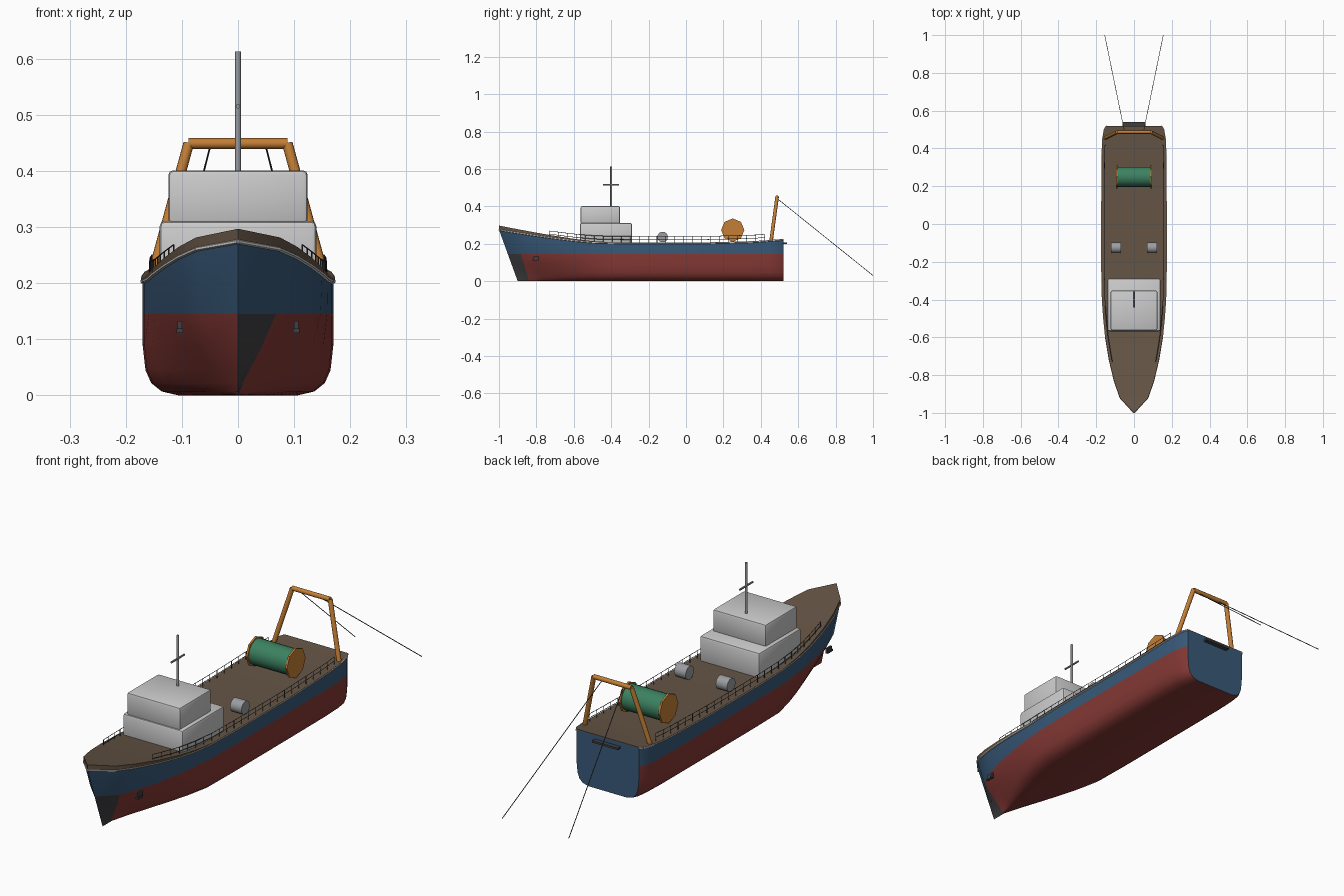
import bpy, bmesh, math
from mathutils import Vector

if "Cube" in bpy.data.objects:
    bpy.data.objects.remove(bpy.data.objects["Cube"])


def material(name, rgb):
    m = bpy.data.materials.new(name)
    m.diffuse_color = (*rgb, 1)
    m.use_nodes = True
    m.node_tree.nodes["Principled BSDF"].inputs["Base Color"].default_value = m.diffuse_color
    return m


BLUE = material("topside_blue", (.04, .10, .19))
RED = material("antifouling_red", (.23, .04, .035))
BROWN = material("deck_brown", (.13, .09, .06))
ORANGE = material("gear_orange", (.55, .21, .035))
GREEN = material("net_green", (.045, .22, .12))
DARK = material("dark_metal", (.05, .05, .055))
STEEL = material("steel_grey", (.33, .34, .36))
PAINT = material("house_grey", (.75, .76, .78))

# Hull lines: y, half breadth, sheer height
LINES = [(-1, 0, .275), (-.92, .073, .262), (-.83, .104, .248), (-.72, .13, .232),
         (-.6, .15, .217), (-.5, .16, .208), (-.4, .167, .205), (-.25, .17, .204),
         (.1, .17, .204), (.36, .169, .211), (.45, .165, .217), (.5, .157, .221), (.52, .145, .223)]


def line_at(y):
    for a, b in zip(LINES, LINES[1:]):
        if y <= b[0]:
            t = (y - a[0]) / (b[0] - a[0])
            return a[1] + t * (b[1] - a[1]), a[2] + t * (b[2] - a[2])
    return LINES[-1][1:]


def finish(bm, name, mats, smooth=True):
    bmesh.ops.remove_doubles(bm, verts=bm.verts, dist=.0004)
    bmesh.ops.recalc_face_normals(bm, faces=bm.faces)
    me = bpy.data.meshes.new(name)
    bm.to_mesh(me)
    bm.free()
    for m in mats:
        me.materials.append(m)
    ob = bpy.data.objects.new(name, me)
    bpy.context.collection.objects.link(ob)
    if smooth:
        bpy.ops.object.select_all(action='DESELECT')
        ob.select_set(True)
        bpy.context.view_layer.objects.active = ob
        bpy.ops.object.shade_smooth_by_angle(angle=math.radians(35))
    return ob


def loft(bm, sections):
    rings = [[bm.verts.new(p) for p in s] for s in sections]
    for a, b in zip(rings, rings[1:]):
        for i in range(len(a) - 1):
            bm.faces.new((a[i], a[i + 1], b[i + 1], b[i]))
    return rings


def box(name, center, size, mat, bevel=0):
    bm = bmesh.new()
    bmesh.ops.create_cube(bm, size=1)
    for v in bm.verts:
        v.co = Vector(center) + Vector([c * s for c, s in zip(v.co, size)])
    if bevel:
        bmesh.ops.bevel(bm, geom=bm.edges[:], offset=bevel, segments=2, profile=.5, affect='EDGES')
    return finish(bm, name, [mat])


def add_rod(bm, a, b, r, n):
    a, b = Vector(a), Vector(b)
    res = bmesh.ops.create_cone(bm, cap_ends=True, segments=n, radius1=r, radius2=r, depth=(b - a).length)
    q = (b - a).to_track_quat('Z', 'Y')
    for v in res["verts"]:
        v.co = q @ v.co + (a + b) / 2


def rods(name, pairs, r, mat, n=8):
    bm = bmesh.new()
    for a, b in pairs:
        add_rod(bm, a, b, r, n)
    return finish(bm, name, [mat], n > 4)


# Hull: V sections at the bow blending to a rounded box amidships
FULL = [0, .62, .80, .91, .97, 1, 1, 1]
VEE = [0, .02, .05, .12, .28, .60, .93, 1]
sections = []
for y, w, sheer in LINES:
    b = min(1, max(0, (y + .92) / .5))
    b = b ** .7
    rake = .1 * max(0, min(1, (-.4 - y) / .6)) ** 1.5
    half = []
    for z, f, v in zip([0, 0, .007, .022, .045, .09, .145, sheer], FULL, VEE):
        z0 = z + (1 - b) * (.002 if z == 0 and f else 0)
        half.append((w * (f * b + v * (1 - b)), y + rake * (1 - z / sheer), z0))
    sections.append([(-x, yy, z) for x, yy, z in half[:0:-1]] + half)
bm = bmesh.new()
rings = loft(bm, sections)
stern = bm.faces.new(rings[-1])
for f in bm.faces:
    f.material_index = int(f is not stern and max(v.co.z for v in f.verts) < .146)
# Dark forefoot patch on the starboard stem
for f in bm.faces:
    c = f.calc_center_median()
    if f.material_index == 1 and c.x > 0 and all(v in rings[0] or v in rings[1] for v in f.verts):
        f.material_index = 2
finish(bm, "hull", [BLUE, RED, DARK])

# Deck: thin slab, thicker towards the bow
deck = []
for y, w, sheer in LINES:
    top = sheer + .003 + .019 * max(0, (-.4 - y) / .6)
    w += .002 if w else 0
    deck.append([(-w, y, sheer), (-w, y, top), (w, y, top), (w, y, sheer), (-w, y, sheer)])
bm = bmesh.new()
rings = loft(bm, deck)
bm.faces.new(rings[-1][:4])
finish(bm, "deck", [BROWN])

# Grey cap strip along the sheer
rods("sheer_cap", [((s * a[1], a[0], a[2] - .001), (s * b[1], b[0], b[2] - .001))
                   for s in (-1, 1) for a, b in zip(LINES, LINES[1:])], .004, PAINT, 6)

# Side railings with posts and two rails
pairs = []
N = 24
for s in (-1, 1):
    prev = None
    for i in range(N + 1):
        y = -.73 + 1.15 * i / N
        w, z = line_at(y)
        x = s * (w - .013)
        pts = [(x, y, z + h) for h in (0, .018, .035)]
        pairs.append((pts[0], pts[2]))
        if prev:
            pairs += [(prev[1], pts[1]), (prev[2], pts[2])]
        prev = pts
rods("side_railings", pairs, .0014, DARK, 4)

# Deckhouse, wheelhouse and mast
box("deckhouse", (0, -.428, .253), (.28, .28, .116), PAINT, .01)
box("wheelhouse", (0, -.458, .353), (.248, .21, .096), PAINT, .008)
rods("mast", [((0, -.4, .39), (0, -.4, .613))], .005, STEEL, 12)
rods("mast_crossbar", [((0, -.443, .515), (0, -.357, .515))], .004, STEEL, 8)

# Deck winches
for s, side in ((-1, "left"), (1, "right")):
    rods("winch_" + side, [((s * .07, -.125, .236), (s * .123, -.125, .236))], .028, STEEL, 16)

# Net drum with octagonal flanges
rods("net_drum", [((-.09, .25, .273), (.09, .25, .273))], .053, GREEN, 24)
rods("drum_flanges", [((s * .088, .25, .273), (s * .096, .25, .273)) for s in (-1, 1)], .062, ORANGE, 8)

# Stern gantry and trailing warps
top = (.088, .487, .449)
rods("gantry", [((s * .152, .455, .215), (s * top[0], top[1], top[2])) for s in (-1, 1)]
     + [((-.088, .487, .449), top)], .0095, ORANGE, 12)
rods("trawl_warps", [((s * .05, .487, .442), (s * .155, 1, .03)) for s in (-1, 1)], .0016, DARK, 6)

# Stern roller plate and bow anchors
box("stern_plate", (0, .528, .203), (.12, .022, .008), DARK)
for s, side in ((-1, "left"), (1, "right")):
    box("anchor_shank_" + side, (s * .104, -.80, .122), (.008, .03, .022), DARK)
    box("anchor_crown_" + side, (s * .104, -.805, .115), (.012, .03, .008), DARK)
